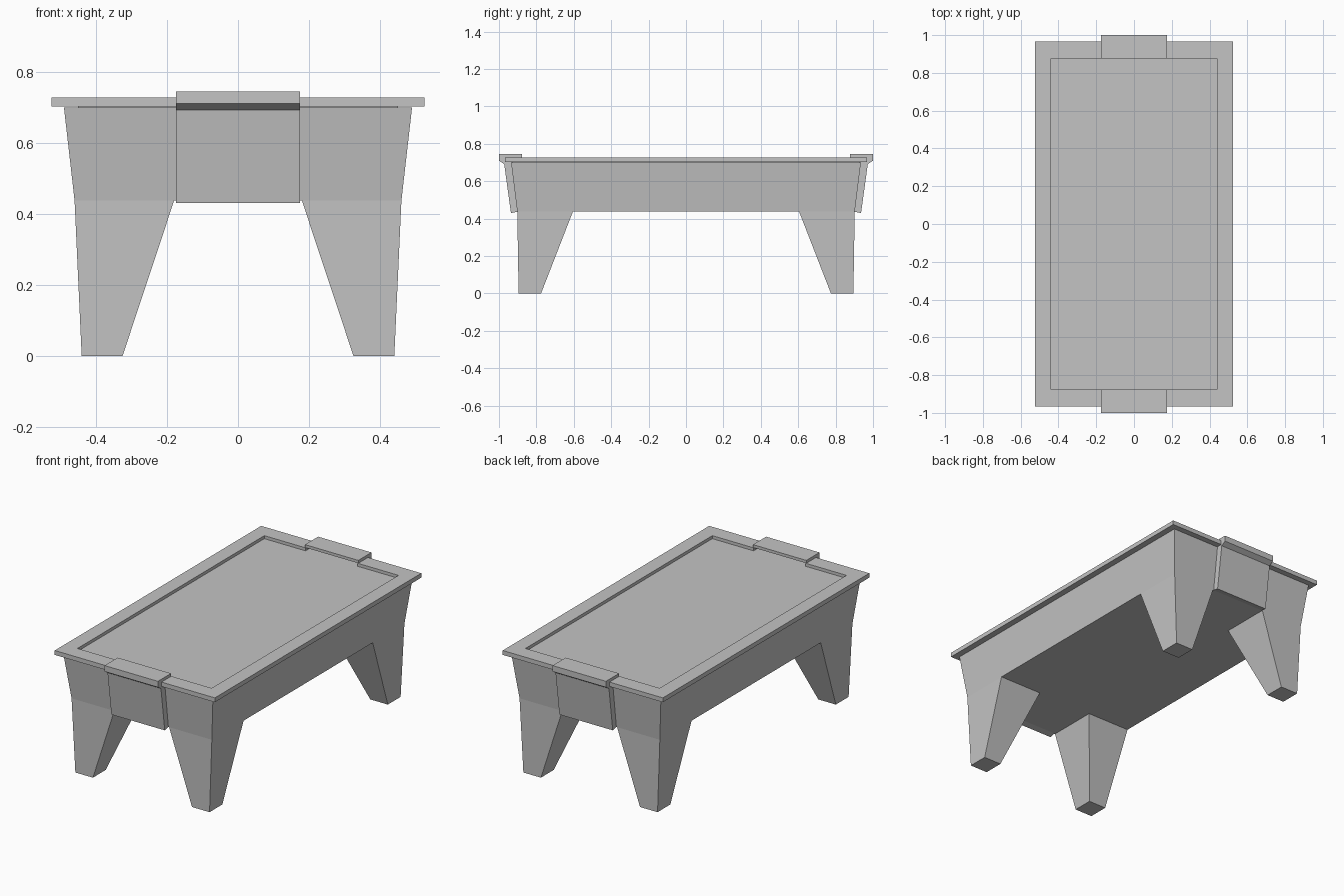
import bpy
import bmesh

if "Cube" in bpy.data.objects:
    bpy.data.objects.remove(bpy.data.objects["Cube"], do_unlink=True)

grey = bpy.data.materials.new("light grey")
grey.use_nodes = True
grey.diffuse_color = (0.55, 0.55, 0.55, 1)
grey.node_tree.nodes["Principled BSDF"].inputs["Base Color"].default_value = (0.55, 0.55, 0.55, 1)


def finish(name, bm):
    bmesh.ops.recalc_face_normals(bm, faces=bm.faces)
    mesh = bpy.data.meshes.new(name)
    bm.to_mesh(mesh)
    bm.free()
    mesh.materials.append(grey)
    obj = bpy.data.objects.new(name, mesh)
    bpy.context.collection.objects.link(obj)
    return obj


def rect(x0, x1, y0, y1, z):
    return [(x0, y0, z), (x1, y0, z), (x1, y1, z), (x0, y1, z)]


def loft(name, lower, upper):
    """Closed solid between two matching outlines."""
    bm = bmesh.new()
    a = [bm.verts.new(p) for p in lower]
    b = [bm.verts.new(p) for p in upper]
    bm.faces.new(a)
    bm.faces.new(b)
    n = len(a)
    for i in range(n):
        j = (i + 1) % n
        bm.faces.new((a[i], a[j], b[j], b[i]))
    return finish(name, bm)


# Tapered cabinet with one tapered leg per corner, in a single mesh
bm = bmesh.new()
top = [bm.verts.new(p) for p in rect(-0.49, 0.49, -0.935, 0.935, 0.70)]
bm.faces.new(top)
xs, ys = (-0.46, -0.18, 0.18, 0.46), (-0.902, -0.605, 0.605, 0.902)
grid = [[bm.verts.new((x, y, 0.437)) for y in ys] for x in xs]
for i in range(3):
    for j in range(3):
        if i == 1 or j == 1:
            bm.faces.new((grid[i][j], grid[i + 1][j], grid[i + 1][j + 1], grid[i][j + 1]))
sides = [[grid[i][0] for i in range(4)], grid[3],
         [grid[i][3] for i in (3, 2, 1, 0)], grid[0][::-1]]
for k, row in enumerate(sides):
    bm.faces.new(row + [top[(k + 1) % 4], top[k]])
for i in (0, 2):
    for j in (0, 2):
        ring = [grid[i][j], grid[i + 1][j], grid[i + 1][j + 1], grid[i][j + 1]]
        x0, x1 = (-0.44, -0.325) if i == 0 else (0.325, 0.44)
        y0, y1 = (-0.895, -0.775) if j == 0 else (0.775, 0.895)
        foot = [bm.verts.new(p) for p in rect(x0, x1, y0, y1, 0)]
        bm.faces.new(foot)
        for k in range(4):
            n = (k + 1) % 4
            bm.faces.new((ring[k], ring[n], foot[n], foot[k]))
finish("cabinet_and_legs", bm)

# Recessed playing surface
loft("playing_surface", rect(-0.45, 0.45, -0.93, 0.93, 0.69),
     rect(-0.45, 0.45, -0.93, 0.93, 0.71))

# Raised rim: two C-shaped halves that leave a slot at each goal
for side, name in ((1, "rim_left"), (-1, "rim_right")):
    half = [(0.17, -0.967), (0.525, -0.967), (0.525, 0.967), (0.17, 0.967),
            (0.17, 0.875), (0.44, 0.875), (0.44, -0.875), (0.17, -0.875)]
    loft(name, [(side * x, y, 0.702) for x, y in half],
         [(side * x, y, 0.728) for x, y in half])

# Goal boxes: cap, chamfer and sloping front in one extruded profile
profile = [(0.877, 0.745), (1.0, 0.745), (1.0, 0.71), (0.972, 0.692),
           (0.936, 0.43), (0.9, 0.437), (0.934, 0.70), (0.934, 0.728), (0.877, 0.728)]
for side, name in ((-1, "front_goal"), (1, "back_goal")):
    loft(name, [(-0.175, side * y, z) for y, z in profile],
         [(0.175, side * y, z) for y, z in profile])
